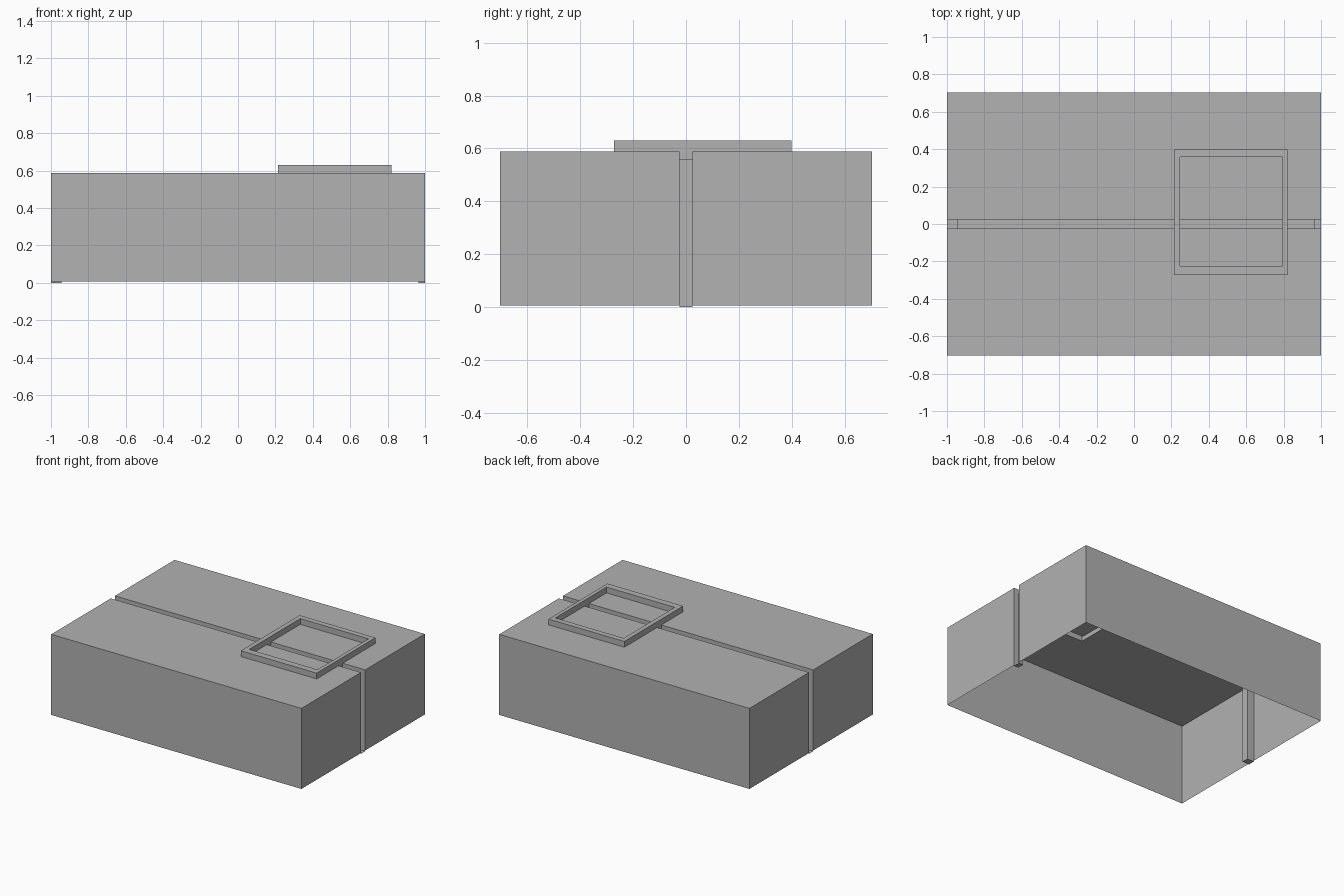
import bpy
import bmesh

cube = bpy.data.objects.get("Cube")
if cube:
    bpy.data.objects.remove(cube, do_unlink=True)

# One plain grey for every part
grey = bpy.data.materials.new("plain_grey")
grey.use_nodes = True
colour = (0.445, 0.445, 0.445, 1)
grey.diffuse_color = colour
grey.node_tree.nodes["Principled BSDF"].inputs["Base Color"].default_value = colour

# Plan lines and levels
XS = [-1, -0.945, 0.214, 0.247, 0.793, 0.82, 0.965, 1]
YS = [-0.704, -0.273, -0.225, -0.024, 0.024, 0.358, 0.398, 0.704]
BASE, TOP, GROOVE, FRAME = 0.006, 0.588, 0.558, 0.63
NX, NY = len(XS) - 1, len(YS) - 1

parts = {name: bmesh.new() for name in ("box_shell", "strap_channel", "raised_frame")}
PRIORITY = list(parts)


def cell(i, j):
    """Part name and surface height of one plan cell."""
    in_frame = 2 <= i <= 4 and 1 <= j <= 5
    if in_frame and (i in (2, 4) or j in (1, 5)):
        return "raised_frame", FRAME
    if j == 3:
        return "strap_channel", 0.0 if i in (0, NX - 1) else GROOVE
    return "box_shell", TOP


def quad(part, points):
    bm = parts[part]
    bm.faces.new([bm.verts.new(p) for p in points])


def wall(part, a, b, low, high):
    """Upright sheet from plan point a to b, facing right of that direction."""
    quad(part, [(*a, low), (*b, low), (*b, high), (*a, high)])


def step(first, second, a, b):
    """Riser between neighbouring cells, facing the lower one."""
    (p1, h1), (p2, h2) = first, second
    owner = max(p1, p2, key=PRIORITY.index)
    if h1 > h2:
        wall(owner, a, b, h2, h1)
    elif h2 > h1:
        wall(owner, b, a, h1, h2)


# Upper surfaces, channel floors and risers
for i in range(NX):
    for j in range(NY):
        x0, x1, y0, y1 = XS[i], XS[i + 1], YS[j], YS[j + 1]
        here = cell(i, j)
        part, z = here
        quad(part, [(x0, y0, z), (x1, y0, z), (x1, y1, z), (x0, y1, z)])
        if i + 1 < NX:
            step(here, cell(i + 1, j), (x1, y0), (x1, y1))
        if j + 1 < NY:
            step(here, cell(i, j + 1), (x1, y1), (x0, y1))

# Outer side walls, left open at the channel ends and underneath
W, D = XS[-1], YS[-1]
for s in (-1, 1):
    wall("box_shell", (-s * W, s * -D), (s * W, s * -D), BASE, TOP)
    for y0, y1 in ((-D, YS[3]), (YS[4], D)):
        wall("box_shell", (s * W, s * y0), (s * W, s * y1), BASE, TOP)

# Turn the sheets into objects
for name, bm in parts.items():
    bmesh.ops.remove_doubles(bm, verts=bm.verts, dist=0.0001)
    mesh = bpy.data.meshes.new(name)
    bm.to_mesh(mesh)
    bm.free()
    mesh.materials.append(grey)
    bpy.context.collection.objects.link(bpy.data.objects.new(name, mesh))
